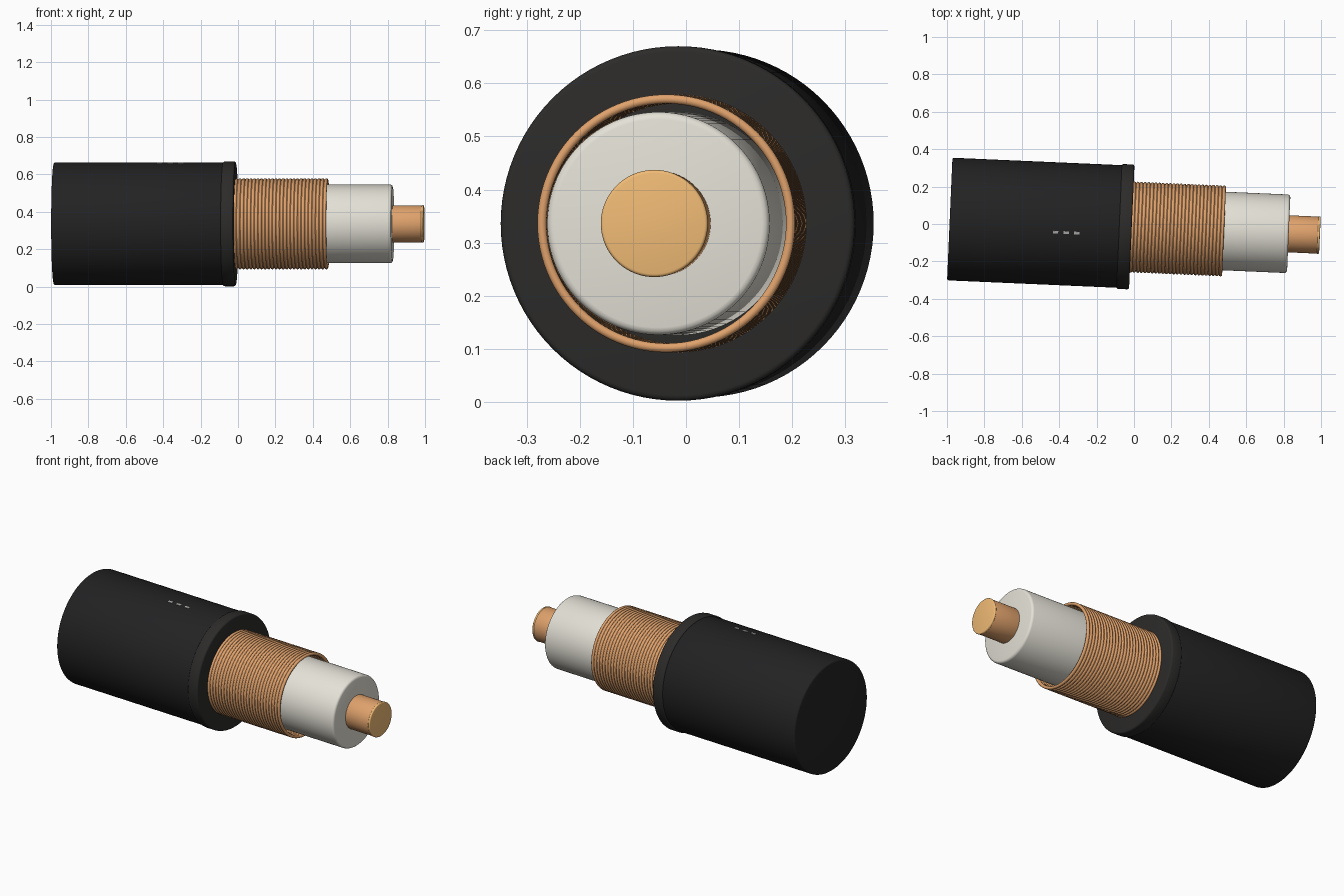
import bpy, bmesh
from math import cos, sin, pi, radians, sqrt
from mathutils import Matrix

if "Cube" in bpy.data.objects:
    bpy.data.objects.remove(bpy.data.objects["Cube"])

# whole cable lies along local x, turned slightly about z
PLACE = Matrix.Translation((0, -0.0165, 0.336)) @ Matrix.Rotation(radians(-2.5), 4, 'Z')


def material(name, color):
    m = bpy.data.materials.new(name)
    m.diffuse_color = (*color, 1)
    m.use_nodes = True
    m.node_tree.nodes["Principled BSDF"].inputs["Base Color"].default_value = m.diffuse_color
    return m


BLACK = material("black_rubber", (0.016, 0.016, 0.017))
COLLAR = material("dark_rubber", (0.025, 0.024, 0.023))
COPPER = material("copper", (0.74, 0.36, 0.15))
BRIGHT = material("cut_copper", (0.88, 0.50, 0.18))
CREAM = material("cream_plastic", (0.78, 0.76, 0.68))
PRINT = material("print_grey", (0.42, 0.42, 0.40))


def finish(name, bm, mat, smooth=35):
    bmesh.ops.recalc_face_normals(bm, faces=bm.faces)
    me = bpy.data.meshes.new(name)
    bm.to_mesh(me)
    bm.free()
    me.materials.append(mat)
    ob = bpy.data.objects.new(name, me)
    bpy.context.collection.objects.link(ob)
    ob.matrix_world = PLACE
    bpy.ops.object.select_all(action='DESELECT')
    bpy.context.view_layer.objects.active = ob
    ob.select_set(True)
    bpy.ops.object.shade_smooth_by_angle(angle=radians(smooth))
    return ob


def add_lathe(bm, profile, closed=False, seg=96):
    """Revolve (x, radius) points about the x axis."""
    rings = [[bm.verts.new((x, r * cos(2 * pi * i / seg), r * sin(2 * pi * i / seg)))
              for i in range(seg)] for x, r in profile]
    pairs = list(zip(rings, rings[1:]))
    if closed:
        pairs.append((rings[-1], rings[0]))
    else:
        bm.faces.new(rings[0])
        bm.faces.new(rings[-1])
    for a, b in pairs:
        for i in range(seg):
            j = (i + 1) % seg
            bm.faces.new((a[i], a[j], b[j], b[i]))


def rod(name, x0, x1, r, bevel, mat):
    """Solid cylinder with rounded rims."""
    arc = [(bevel * (1 - cos(a)), bevel * (1 - sin(a))) for a in (0, pi / 6, pi / 3, pi / 2)]
    prof = [(x0 + dx, r - dr) for dx, dr in arc]
    prof += [(x1 - dx, r - dr) for dx, dr in reversed(arc)]
    bm = bmesh.new()
    add_lathe(bm, prof)
    return finish(name, bm, mat)


# outer jacket and its thicker cut rim
rod("outer_jacket", -0.986, -0.03, 0.328, 0.010, BLACK)
rod("jacket_collar", -0.08, -0.012, 0.334, 0.010, COLLAR)

# insulation and central conductor
rod("insulation", -0.05, 0.828, 0.210, 0.014, CREAM)
rod("core_conductor", 0.80, 0.990, 0.099, 0.004, COPPER)
rod("core_cut_end", 0.982, 0.995, 0.101, 0.006, BRIGHT)

# hollow copper shield sleeve
bm = bmesh.new()
add_lathe(bm, [(-0.02, 0.237), (0.476, 0.237), (0.476, 0.228), (-0.02, 0.228)], closed=True)
finish("shield_sleeve", bm, COPPER)

# wire rings wound round the sleeve
bm = bmesh.new()
count, minor = 26, 0.009
for k in range(count):
    cx = -0.008 + k * 0.481 / (count - 1)
    add_lathe(bm, [(cx + minor * cos(2 * pi * t / 10), 0.2345 + minor * sin(2 * pi * t / 10))
                   for t in range(10)], closed=True)
finish("shield_wire_rings", bm, COPPER, 60)

# three small printed dashes on top of the jacket
y = -0.045
tilt = Matrix.Rotation(radians(7.9), 4, 'X')
bm = bmesh.new()
for x in (-0.418, -0.361, -0.304):
    bmesh.ops.create_cube(bm, size=1, matrix=Matrix.Translation((x, y, sqrt(0.328 ** 2 - y * y)))
                          @ tilt @ Matrix.Diagonal((0.029, 0.014, 0.004, 1)))
finish("print_dashes", bm, PRINT)
